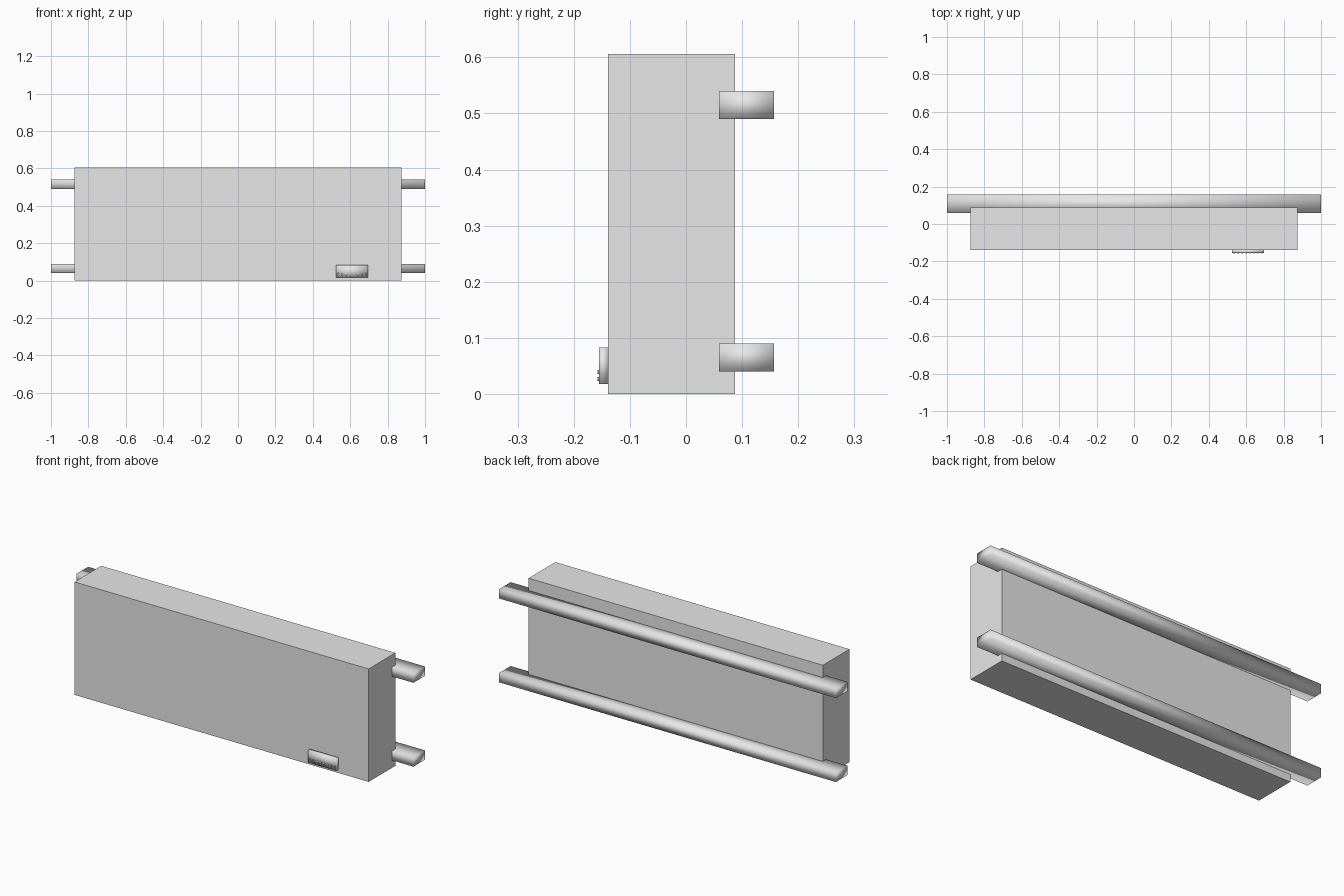
import bpy
from math import radians

cube = bpy.data.objects.get("Cube")
if cube:
    bpy.data.objects.remove(cube, do_unlink=True)

grey = bpy.data.materials.new("light grey")
grey.use_nodes = True
COLOUR = (0.8, 0.8, 0.8, 1)
grey.diffuse_color = COLOUR
shader = next(n for n in grey.node_tree.nodes if n.type == 'BSDF_PRINCIPLED')
shader.inputs["Base Color"].default_value = COLOUR


def box(name, low, high, smooth=False):
    """Box between two opposite corners."""
    centre = [(a + b) / 2 for a, b in zip(low, high)]
    bpy.ops.mesh.primitive_cube_add(size=1, location=centre)
    ob = bpy.context.object
    ob.name = name
    ob.scale = [b - a for a, b in zip(low, high)]
    bpy.ops.object.transform_apply(location=False, rotation=False, scale=True)
    ob.data.materials.append(grey)
    if smooth:
        bpy.ops.object.shade_smooth()
    return ob


# Main cabinet
box("cabinet", (-0.873, -0.139, 0), (0.873, 0.087, 0.606))

# Mounting rails across the back, softly shaded
for name, z in (("lower_rail", 0.04), ("upper_rail", 0.49)):
    box(name, (-1, 0.059, z), (1, 0.157, z + 0.05), smooth=True)

# Terminal block on the front
box("terminal_block", (0.525, -0.155, 0.018), (0.695, -0.139, 0.083), smooth=True)

# Two rows of small terminal studs
COLUMNS = 8
for row, z in (("lower", 0.027), ("upper", 0.039)):
    for i in range(COLUMNS):
        x = 0.525 + 0.17 * (i + 0.5) / COLUMNS
        bpy.ops.mesh.primitive_cylinder_add(
            vertices=12, radius=0.0035, depth=0.008,
            location=(x, -0.154, z), rotation=(radians(90), 0, 0))
        stud = bpy.context.object
        stud.name = f"{row}_stud_{i + 1}"
        stud.data.materials.append(grey)
        bpy.ops.object.shade_smooth_by_angle()
